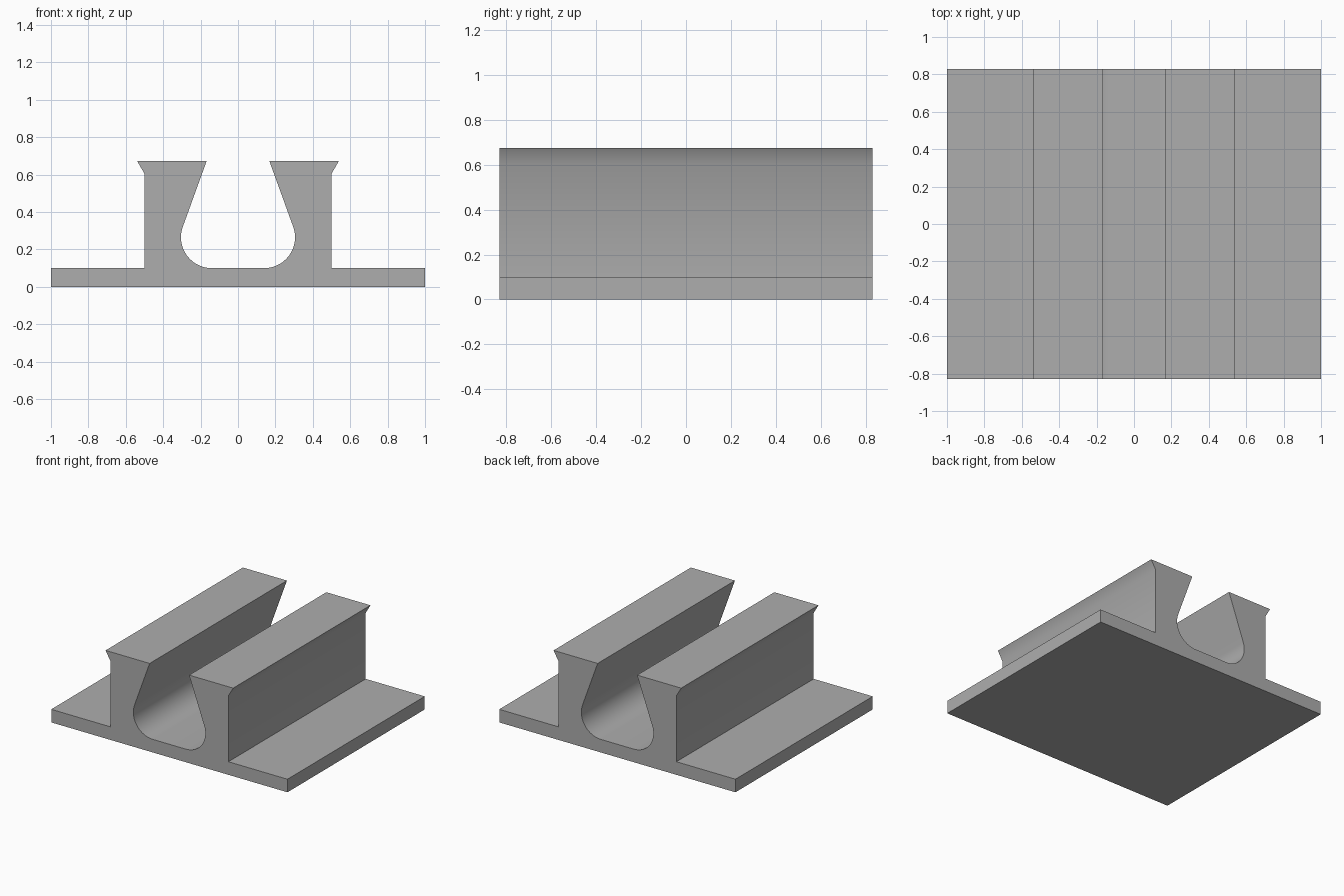
import bpy
import bmesh
from math import cos, sin, radians

cube = bpy.data.objects.get("Cube")
if cube:
    bpy.data.objects.remove(cube, do_unlink=True)

HALF_DEPTH = 0.83
CENTRE_X, CENTRE_Z, RADIUS = 0.14, 0.265, 0.165   # rounded channel corner
WALL_ANGLE = 20                                   # lean of the channel wall
ARC_STEPS = 20

# Single grey material
grey = bpy.data.materials.new("grey")
grey.use_nodes = True
colour = (0.42, 0.42, 0.42, 1)
grey.diffuse_color = colour
grey.node_tree.nodes["Principled BSDF"].inputs["Base Color"].default_value = colour

# Half profile: flange, outer wall, lip, leaning inner wall, rounded channel corner
half = [(1, 0), (1, 0.1), (0.5, 0.1), (0.5, 0.605), (0.54, 0.674), (0.167, 0.674)]
for i in range(ARC_STEPS + 1):
    a = radians(WALL_ANGLE - (WALL_ANGLE + 90) * i / ARC_STEPS)
    half.append((CENTRE_X + RADIUS * cos(a), CENTRE_Z + RADIUS * sin(a)))
profile = half + [(-x, z) for x, z in reversed(half)]

# Extrude the mirrored profile front to back
bm = bmesh.new()
face = bm.faces.new([bm.verts.new((x, -HALF_DEPTH, z)) for x, z in profile])
extruded = bmesh.ops.extrude_face_region(bm, geom=[face], use_keep_orig=True)
back = [v for v in extruded["geom"] if isinstance(v, bmesh.types.BMVert)]
bmesh.ops.translate(bm, verts=back, vec=(0, 2 * HALF_DEPTH, 0))
bmesh.ops.recalc_face_normals(bm, faces=bm.faces)
mesh = bpy.data.meshes.new("channel_rail")
bm.to_mesh(mesh)
bm.free()
mesh.materials.append(grey)

rail = bpy.data.objects.new("channel_rail", mesh)
bpy.context.collection.objects.link(rail)

# Smooth the channel and lip, keep the other edges sharp
bpy.ops.object.select_all(action="DESELECT")
rail.select_set(True)
bpy.context.view_layer.objects.active = rail
bpy.ops.object.shade_smooth_by_angle(angle=radians(35))
